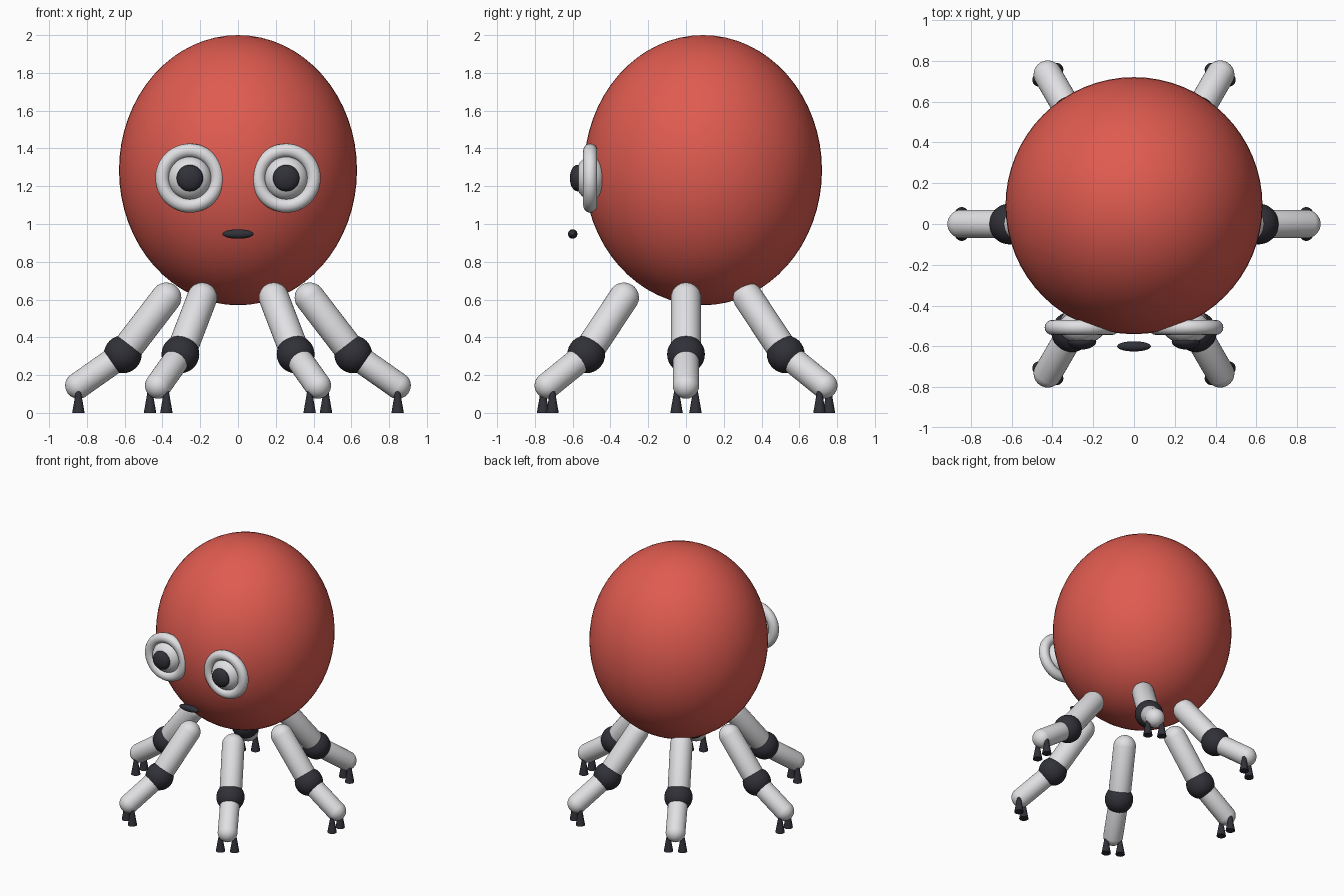
import bpy
import bmesh
from math import cos, sin, pi, radians
from mathutils import Matrix, Vector

cube = bpy.data.objects.get("Cube")
if cube:
    bpy.data.objects.remove(cube, do_unlink=True)


def make_material(name, color):
    mat = bpy.data.materials.new(name)
    mat.use_nodes = True
    mat.diffuse_color = (*color, 1)
    mat.node_tree.nodes["Principled BSDF"].inputs["Base Color"].default_value = (*color, 1)
    return mat


red = make_material("coral_red", (0.74, 0.105, 0.08))
white = make_material("soft_white", (0.75, 0.75, 0.77))
dark = make_material("charcoal", (0.03, 0.03, 0.04))


def finish(name, bm, mat):
    """Turn a bmesh into a smooth-shaded object of one colour."""
    mesh = bpy.data.meshes.new(name)
    bm.to_mesh(mesh)
    bm.free()
    mesh.materials.append(mat)
    obj = bpy.data.objects.new(name, mesh)
    bpy.context.collection.objects.link(obj)
    bpy.ops.object.select_all(action="DESELECT")
    obj.select_set(True)
    bpy.context.view_layer.objects.active = obj
    bpy.ops.object.shade_smooth_by_angle(angle=radians(40))
    return obj


def ellipsoid(name, center, radii, mat, segments=32):
    bm = bmesh.new()
    matrix = Matrix.Translation(center) @ Matrix.Diagonal((*radii, 1))
    bmesh.ops.create_uvsphere(bm, u_segments=segments, v_segments=segments // 2,
                              radius=1, matrix=matrix)
    return finish(name, bm, mat)


def capsule(name, start, end, radius, mat):
    """A sphere with an odd ring count, pulled apart at its equator."""
    start, end = Vector(start), Vector(end)
    axis = end - start
    bm = bmesh.new()
    bmesh.ops.create_uvsphere(bm, u_segments=32, v_segments=17, radius=radius)
    for v in bm.verts:
        if v.co.z > 0:
            v.co.z += axis.length
    turn = axis.to_track_quat("Z", "Y").to_matrix().to_4x4()
    bm.transform(Matrix.Translation(start) @ turn)
    return finish(name, bm, mat)


def ring(name, center, major, minor, mat):
    """A torus facing the front, spun from a circle."""
    bm = bmesh.new()
    circle = bmesh.ops.create_circle(bm, segments=16, radius=minor,
                                     matrix=Matrix.Translation((major, 0, 0)))
    bmesh.ops.spin(bm, geom=circle["verts"] + bm.edges[:], cent=(0, 0, 0),
                   axis=(0, 1, 0), angle=2 * pi, steps=48, use_merge=True)
    # The circle lies in the x-y plane, so its sweep about y is the ring
    bmesh.ops.remove_doubles(bm, verts=bm.verts, dist=0.0001)
    bmesh.ops.recalc_face_normals(bm, faces=bm.faces)
    bm.transform(Matrix.Translation(center))
    return finish(name, bm, mat)


def claw(name, x, y):
    bm = bmesh.new()
    bmesh.ops.create_cone(bm, cap_ends=True, segments=24, radius1=0.033,
                          radius2=0.012, depth=0.12,
                          matrix=Matrix.Translation((x, y, 0.06)))
    return finish(name, bm, dark)


# Body
ellipsoid("body", (0, 0.09, 1.285), (0.63, 0.63, 0.715), red, 64)

# Face
for side, label in ((1, "left"), (-1, "right")):
    x = 0.255 * side
    ring(f"{label}_eye_ring", (x, -0.507, 1.243), 0.146, 0.037, white)
    ellipsoid(f"{label}_eyeball", (x, -0.505, 1.243), (0.115, 0.082, 0.115), white)
    ellipsoid(f"{label}_pupil", (x, -0.575, 1.243), (0.07, 0.04, 0.07), dark)
ellipsoid("mouth", (0, -0.6, 0.947), (0.083, 0.025, 0.025), dark)

# Six legs spread evenly around the body
leg_names = ("left", "back_left", "back_right", "right", "front_right", "front_left")
for i, label in enumerate(leg_names):
    angle = i * pi / 3
    out = Vector((cos(angle), sin(angle), 0))
    across = Vector((-sin(angle), cos(angle), 0))
    hip = out * 0.38 + Vector((0, 0, 0.61))
    knee = out * 0.61 + Vector((0, 0, 0.31))
    ankle = out * 0.845 + Vector((0, 0, 0.145))
    capsule(f"{label}_upper_leg", hip, knee, 0.08, white)
    ellipsoid(f"{label}_knee", knee, (0.1, 0.1, 0.1), dark)
    capsule(f"{label}_lower_leg", knee, ankle, 0.07, white)
    for n, s in enumerate((-1, 1), 1):
        tip = out * 0.845 + across * 0.05 * s
        claw(f"{label}_claw_{n}", tip.x, tip.y)
